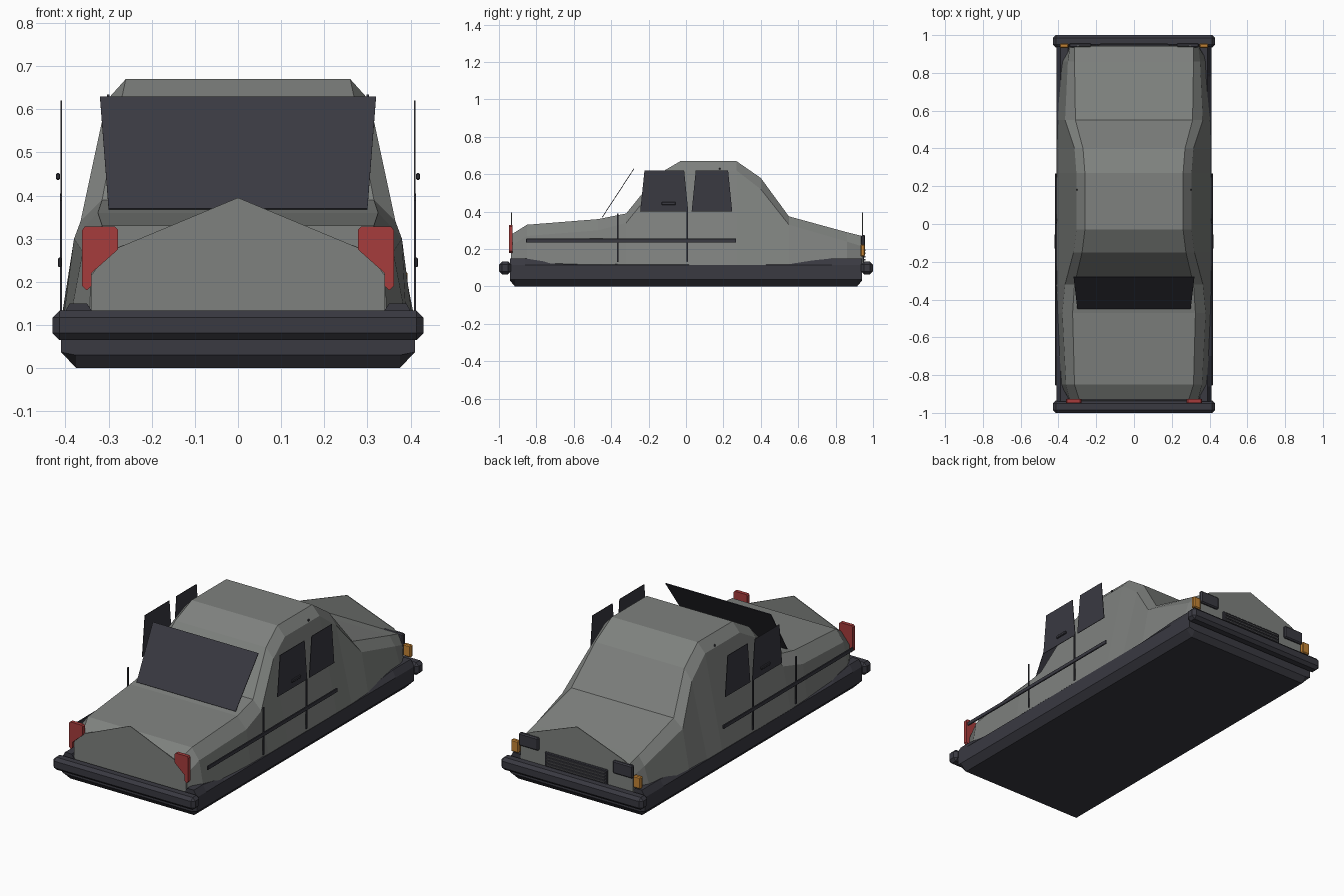
import bpy, bmesh
from mathutils import Vector

if "Cube" in bpy.data.objects:
    bpy.data.objects.remove(bpy.data.objects["Cube"])


def material(name, color):
    m = bpy.data.materials.new(name)
    m.diffuse_color = (*color, 1)
    m.use_nodes = True
    m.node_tree.nodes["Principled BSDF"].inputs["Base Color"].default_value = m.diffuse_color
    return m


GREY = material("body_grey", (0.21, 0.22, 0.21))
DARK = material("dark_trim", (0.041, 0.041, 0.053))
RED = material("tail_red", (0.38, 0.045, 0.045))
ORANGE = material("signal_orange", (0.55, 0.23, 0.035))
SLAT = material("slat_grey", (0.09, 0.09, 0.10))


def finish(bm, name, mat):
    bmesh.ops.recalc_face_normals(bm, faces=bm.faces)
    me = bpy.data.meshes.new(name)
    bm.to_mesh(me)
    bm.free()
    me.materials.append(mat)
    ob = bpy.data.objects.new(name, me)
    bpy.context.collection.objects.link(ob)
    return ob


def loft(name, mat, sections):
    """Skin mirrored half profiles; each section is (y, [(x, z), ...])."""
    bm = bmesh.new()
    rings = []
    for y, half in sections:
        ring = half + [(-x, z) for x, z in reversed(half)]
        rings.append([bm.verts.new((x, y, z)) for x, z in ring])
    n = len(rings[0])
    for a, b in zip(rings, rings[1:]):
        for i in range(n):
            j = (i + 1) % n
            bm.faces.new((a[i], a[j], b[j], b[i]))
    bm.faces.new(rings[0])
    bm.faces.new(rings[-1])
    return finish(bm, name, mat)


def box(name, mat, lo, hi, bevel=0.0):
    bm = bmesh.new()
    bmesh.ops.create_cube(bm, size=1)
    lo, hi = Vector(lo), Vector(hi)
    for v in bm.verts:
        v.co = (lo + hi) / 2 + v.co * (hi - lo)
    if bevel:
        bmesh.ops.bevel(bm, geom=bm.edges[:], offset=bevel, segments=1,
                        affect='EDGES')
    return finish(bm, name, mat)


def plate(name, mat, pts, offset):
    """Extrude a flat outline by an offset vector."""
    bm = bmesh.new()
    face = bm.faces.new([bm.verts.new(p) for p in pts])
    ext = bmesh.ops.extrude_face_region(bm, geom=[face], use_keep_orig=True)
    for e in ext["geom"]:
        if isinstance(e, bmesh.types.BMVert):
            e.co += Vector(offset)
    return finish(bm, name, mat)


# Body shell: y, top half width, top z, shoulder half width, shoulder z, base
stations = [
    (-0.93, 0.29, 0.28, 0.34, 0.22, 0.345),
    (-0.85, 0.315, 0.33, 0.36, 0.27, 0.39),
    (-0.47, 0.325, 0.36, 0.38, 0.30, 0.405),
    (-0.32, 0.315, 0.39, 0.365, 0.34, 0.41),
    (-0.15, 0.275, 0.60, 0.32, 0.55, 0.41),
    (-0.03, 0.26, 0.67, 0.305, 0.62, 0.41),
    (0.27, 0.26, 0.67, 0.305, 0.62, 0.41),
    (0.40, 0.27, 0.58, 0.315, 0.52, 0.41),
    (0.55, 0.31, 0.375, 0.365, 0.33, 0.405),
    (0.86, 0.315, 0.29, 0.35, 0.24, 0.39),
    (0.94, 0.315, 0.27, 0.34, 0.215, 0.345),
]
loft("body_shell", GREY, [(y, [(b, 0.11), (sx, sz), (tx, tz)])
                          for y, tx, tz, sx, sz, b in stations])

# Peaked end panels
for name, y, d, side in (("tail_panel", -0.935, 0.004, [(0.34, 0.215), (0.30, 0.27)]),
                         ("nose_panel", 0.941, 0.004, [(0.34, 0.25), (0.28, 0.29)])):
    half = [(0.34, 0.12)] + side
    outline = half + [(0, 0.395)] + [(-x, z) for x, z in reversed(half)]
    plate(name, GREY, [(x, y, z) for x, z in outline], (0, d, 0))

# Sill tub with a wavy upper lip
lip = [(-0.94, 0.15), (-0.915, 0.15), (-0.86, 0.15), (-0.70, 0.125), (-0.45, 0.122),
       (0, 0.138), (0.55, 0.126), (0.78, 0.15), (0.915, 0.15), (0.94, 0.15)]
loft("sill_tub", DARK, [
    (y, [(0.375, 0.03 if abs(y) > 0.93 else 0.0), (0.41, 0.037), (0.41, 0.115),
         (0.39, z), (0.35, z), (0.33, 0.12)]) for y, z in lip])

# Bumpers
for name, y0, y1 in (("tail_bumper", -1.0, -0.935), ("nose_bumper", 0.935, 1.0)):
    box(name, DARK, (-0.43, y0, 0.065), (0.43, y1, 0.133), 0.016)

# Windscreen
plate("windscreen", DARK, [(-0.30, -0.45, 0.37), (0.30, -0.45, 0.37),
                           (0.32, -0.28, 0.63), (-0.32, -0.28, 0.63)],
      (0, 0.003, -0.002))

for s, side in ((-1, "left"), (1, "right")):
    def sbox(name, mat, lo, hi, bevel=0.0):
        xs = sorted((s * lo[0], s * hi[0]))
        box(f"{side}_{name}", mat, (xs[0], *lo[1:]), (xs[1], *hi[1:]), bevel)

    # Upright side windows
    for name, ys in (("rear_window", (-0.245, 0.012, -0.01, -0.222)),
                     ("front_window", (0.03, 0.247, 0.225, 0.052))):
        plate(f"{side}_{name}", DARK,
              [(s * 0.408, y, z) for y, z in zip(ys, (0.40, 0.40, 0.62, 0.62))],
              (s * 0.003, 0, 0))
    # Trim strip, door seams, handle, roof stud
    sbox("trim_strip", DARK, (0.409, -0.855, 0.234), (0.417, 0.268, 0.256), 0.002)
    sbox("rear_door_seam", DARK, (0.408, -0.369, 0.13), (0.413, -0.361, 0.39))
    sbox("front_door_seam", DARK, (0.408, 0.002, 0.13), (0.413, 0.010, 0.405))
    sbox("door_handle", DARK, (0.412, -0.13, 0.436), (0.422, -0.055, 0.452), 0.003)
    sbox("roof_stud", DARK, (0.298, 0.177, 0.625), (0.304, 0.184, 0.634))

    # Tail lamp
    lamp = [(0.278, 0.32), (0.285, 0.328), (0.355, 0.328), (0.361, 0.32),
            (0.361, 0.19), (0.35, 0.18), (0.34, 0.19), (0.34, 0.22), (0.278, 0.275)]
    plate(f"{side}_tail_lamp", RED, [(s * x, -0.947, z) for x, z in lamp], (0, 0.02, 0))

    # Headlamp and turn signal
    sbox("headlamp", DARK, (0.225, 0.935, 0.205), (0.345, 0.958, 0.275), 0.006)
    sbox("turn_signal", ORANGE, (0.347, 0.932, 0.16), (0.393, 0.956, 0.225), 0.005)

# Grille with slats
box("grille_frame", DARK, (-0.19, 0.937, 0.125), (0.19, 0.953, 0.21), 0.004)
for i in range(4):
    z = 0.139 + i * 0.017
    box(f"grille_slat_{i + 1}", SLAT, (-0.178, 0.95, z), (0.178, 0.959, z + 0.008))
